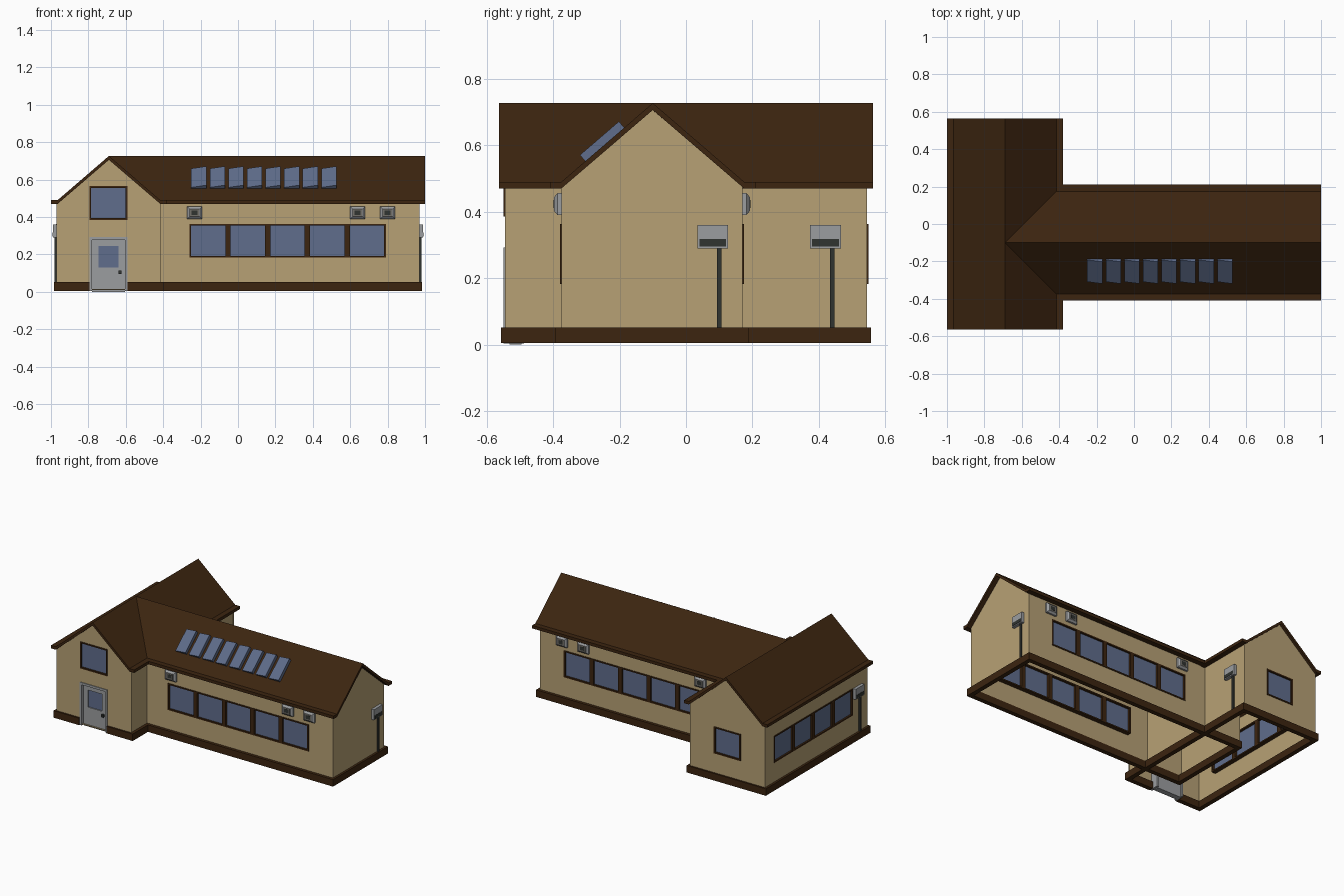
import bpy, bmesh, math
from mathutils import Matrix, Vector

if "Cube" in bpy.data.objects:
    bpy.data.objects.remove(bpy.data.objects["Cube"])

def material(name, rgb):
    m = bpy.data.materials.new(name)
    m.diffuse_color = (*rgb, 1)
    m.use_nodes = True
    m.node_tree.nodes["Principled BSDF"].inputs["Base Color"].default_value = m.diffuse_color
    return m

TAN = material("tan_wall", (0.474, 0.356, 0.178))
BROWN = material("dark_brown", (0.045, 0.018, 0.005))
GLASS = material("blue_glass", (0.115, 0.153, 0.262))
GREY = material("light_grey", (0.33, 0.34, 0.35))
MID = material("mid_grey", (0.17, 0.16, 0.14))
DARK = material("charcoal", (0.03, 0.034, 0.03))
BASE = Matrix.Rotation(math.pi / 2, 4, 'X')

def wall_frame(x, y, quarter):
    """Local u = along the wall, v = up, w = outward (quarter 0 front, 1 right, 2 back, 3 left)."""
    return Matrix.Translation((x, y, 0)) @ Matrix.Rotation(quarter * math.pi / 2, 4, 'Z') @ BASE

def finish(name, bm, M, mat):
    bmesh.ops.remove_doubles(bm, verts=bm.verts, dist=1e-5)
    bmesh.ops.transform(bm, matrix=M, verts=bm.verts)
    bmesh.ops.recalc_face_normals(bm, faces=bm.faces)
    for f in bm.faces:
        f.smooth = False
    me = bpy.data.meshes.new(name)
    bm.to_mesh(me)
    bm.free()
    me.materials.append(mat)
    bpy.context.collection.objects.link(bpy.data.objects.new(name, me))

def rect(u0, u1, v0, v1):
    return [(u0, v0), (u1, v0), (u1, v1), (u0, v1)]

def sheet(name, M, outline, holes, w0, w1, mat):
    """Flat outline with holes, extruded from w0 to w1."""
    cu = bpy.data.curves.new(name, 'CURVE')
    cu.dimensions, cu.fill_mode, cu.extrude = '2D', 'BOTH', (w1 - w0) / 2
    for loop in [outline] + holes:
        s = cu.splines.new('POLY')
        s.points.add(len(loop) - 1)
        for p, (u, v) in zip(s.points, loop):
            p.co = (u, v, 0, 1)
        s.use_cyclic_u = True
    ob = bpy.data.objects.new(name, cu)
    bpy.context.collection.objects.link(ob)
    dg = bpy.context.evaluated_depsgraph_get()
    me = bpy.data.meshes.new_from_object(ob.evaluated_get(dg))
    bm = bmesh.new()
    bm.from_mesh(me)
    bpy.data.objects.remove(ob)
    bpy.data.curves.remove(cu)
    bpy.data.meshes.remove(me)
    finish(name, bm, M @ Matrix.Translation((0, 0, (w0 + w1) / 2)), mat)

def box(name, M, u0, u1, v0, v1, w0, w1, mat, inset=0):
    """Box whose outer face may be inset for a chamfered look."""
    bm = bmesh.new()
    bmesh.ops.create_cube(bm, size=1)
    for v in bm.verts:
        i = inset if v.co.z > 0 else 0
        v.co = Vector((u1 - i if v.co.x > 0 else u0 + i,
                       v1 - i if v.co.y > 0 else v0 + i,
                       w1 if v.co.z > 0 else w0))
    finish(name, bm, M, mat)

def window(name, M, u0, u1, v0, v1, n=1, border=0.009, mullion=0.029):
    pane = (u1 - u0 - 2 * border - (n - 1) * mullion) / n
    holes = []
    for i in range(n):
        a = u0 + border + i * (pane + mullion)
        holes.append(rect(a, a + pane, v0 + border, v1 - border))
    sheet(name + "_frame", M, rect(u0, u1, v0, v1), holes, -0.035, 0.004, BROWN)
    box(name + "_glass", M, u0 + 0.004, u1 - 0.004, v0 + 0.004, v1 - 0.004, -0.02, -0.008, GLASS)
    return rect(u0 + 0.003, u1 - 0.003, v0 + 0.003, v1 - 0.003)

def vent(name, M, u):
    v = 0.423
    box(name + "_back", M, u - 0.04, u + 0.04, v - 0.033, v + 0.033, -0.002, 0.012, GREY)
    box(name + "_hood", M, u - 0.04, u + 0.04, v - 0.033, v + 0.033, 0.012, 0.022, GREY, 0.012)
    box(name + "_grille", M, u - 0.024, u + 0.024, v - 0.019, v + 0.019, 0.015, 0.023, MID)
    box(name + "_opening", M, u - 0.016, u + 0.016, v - 0.012, v + 0.012, 0.015, 0.024, DARK)

def meter(name, M, u):
    box(name + "_box", M, u - 0.046, u + 0.046, 0.29, 0.36, -0.002, 0.02, GREY)
    box(name + "_slot", M, u - 0.04, u + 0.04, 0.296, 0.318, 0.01, 0.022, DARK)
    box(name + "_pipe", M, u + 0.013, u + 0.027, 0.045, 0.292, -0.002, 0.01, DARK)

EAVE, PEAK, FLOOR, T = 0.475, 0.708, 0.01, 0.006

def gable(h):
    return [(-h, FLOOR), (h, FLOOR), (h, EAVE), (0, PEAK), (-h, EAVE)]

# wall reference frames: cross wing (a) and long wing (b)
AF, AR = wall_frame(-0.69, -0.545, 0), wall_frame(-0.415, 0, 1)
AB, AL = wall_frame(-0.69, 0.545, 2), wall_frame(-0.97, 0, 3)
BF, BB = wall_frame(0, -0.375, 0), wall_frame(0, 0.17, 2)
BR, BL = wall_frame(0.97, -0.1025, 1), wall_frame(-0.69, -0.1025, 3)

# cross wing walls with windows
door_hole = rect(-0.1, 0.095, 0.016, 0.285)
sheet("cross_front_wall", AF, gable(0.2775),
      [window("upper_window", AF, -0.105, 0.098, 0.385, 0.565), door_hole], -T, 0, TAN)
sheet("cross_back_wall", AB, gable(0.2775),
      [window("back_window", AB, -0.1, 0.1, 0.183, 0.363)], -T, 0, TAN)
sheet("cross_left_wall", AL, rect(-0.545, 0.545, FLOOR, EAVE),
      [window("left_windows", AL, -0.45, 0.385, 0.183, 0.363, 4)], -T, 0, TAN)
sheet("cross_right_wall", AR, rect(-0.545, 0.545, FLOOR, EAVE), [], -T, 0, TAN)

# long wing walls with windows
sheet("long_front_wall", BF, rect(-0.69, 0.97, FLOOR, EAVE),
      [window("front_windows", BF, -0.26, 0.79, 0.183, 0.363, 5)], -T, 0, TAN)
sheet("long_back_wall", BB, rect(-0.97, 0.69, FLOOR, EAVE),
      [window("rear_windows", BB, -0.79, 0.26, 0.183, 0.363, 5)], -T, 0, TAN)
sheet("long_end_wall", BR, gable(0.2725), [], -T, 0, TAN)
sheet("long_inner_wall", BL, gable(0.2725), [], -T, 0, TAN)

# roofs: chevron profile with flat eave lips
half = [(0.275, 0.47), (0.31, 0.47), (0.31, 0.49), (0.275, 0.49)]
roof = [(0, 0.706)] + half + [(0, 0.727)] + [(-u, v) for u, v in reversed(half)]
sheet("cross_roof", wall_frame(-0.69, -0.563, 0), roof, [], -1.126, 0, BROWN)
sheet("long_roof", wall_frame(1.0, -0.1, 1), roof, [], -1.69, 0, BROWN)

# plinths: the cross wing one is open at the door
x0, x1, y, t = -0.985, -0.395, 0.557, 0.03
sheet("cross_plinth", Matrix(), [
    (-0.795, -y), (x0, -y), (x0, y), (x1, y), (x1, -y), (-0.59, -y), (-0.59, t - y),
    (x1 - t, t - y), (x1 - t, y - t), (x0 + t, y - t), (x0 + t, t - y), (-0.795, t - y)],
    [], 0.005, 0.052, BROWN)
sheet("long_plinth", Matrix(), rect(-0.69, 0.985, -0.395, 0.19),
      [rect(-0.66, 0.955, -0.365, 0.16)], 0.005, 0.052, BROWN)

# door
sheet("door_frame", AF, [(-0.105, 0.004), (-0.09, 0.004), (-0.09, 0.278), (0.086, 0.278),
                         (0.086, 0.004), (0.1, 0.004), (0.1, 0.293), (-0.105, 0.293)],
      [], -0.058, 0.005, GREY)
sheet("door_leaf", AF, rect(-0.09, 0.086, 0, 0.278), [rect(-0.055, 0.05, 0.13, 0.245)],
      -0.05, -0.013, GREY)
box("door_glass", AF, -0.056, 0.051, 0.129, 0.246, -0.035, -0.02, GLASS)
box("door_handle", AF, 0.051, 0.068, 0.097, 0.114, -0.014, 0.002, DARK)

# vents and utility boxes
for i, u in enumerate((-0.232, 0.64, 0.8)):
    vent(f"front_vent_{i + 1}", BF, u)
    vent(f"rear_vent_{i + 1}", BB, -u)
meter("end_meter", BR, 0.1825)
meter("cross_meter", AR, 0.42)
meter("left_meter", AL, 0.44)

# row of wedge-shaped skylights on the front slope
slope = math.atan2(0.237, 0.275)
for i in range(8):
    M = Matrix.Translation((-0.25 + 0.0993 * i, -0.185, 0.652)) @ Matrix.Rotation(slope, 4, 'X') @ BASE
    sheet(f"skylight_{i + 1}", M, [(0, -0.002), (0.081, -0.002), (0.081, 0.026), (0, 0.01)],
          [], 0, 0.155, GLASS)
